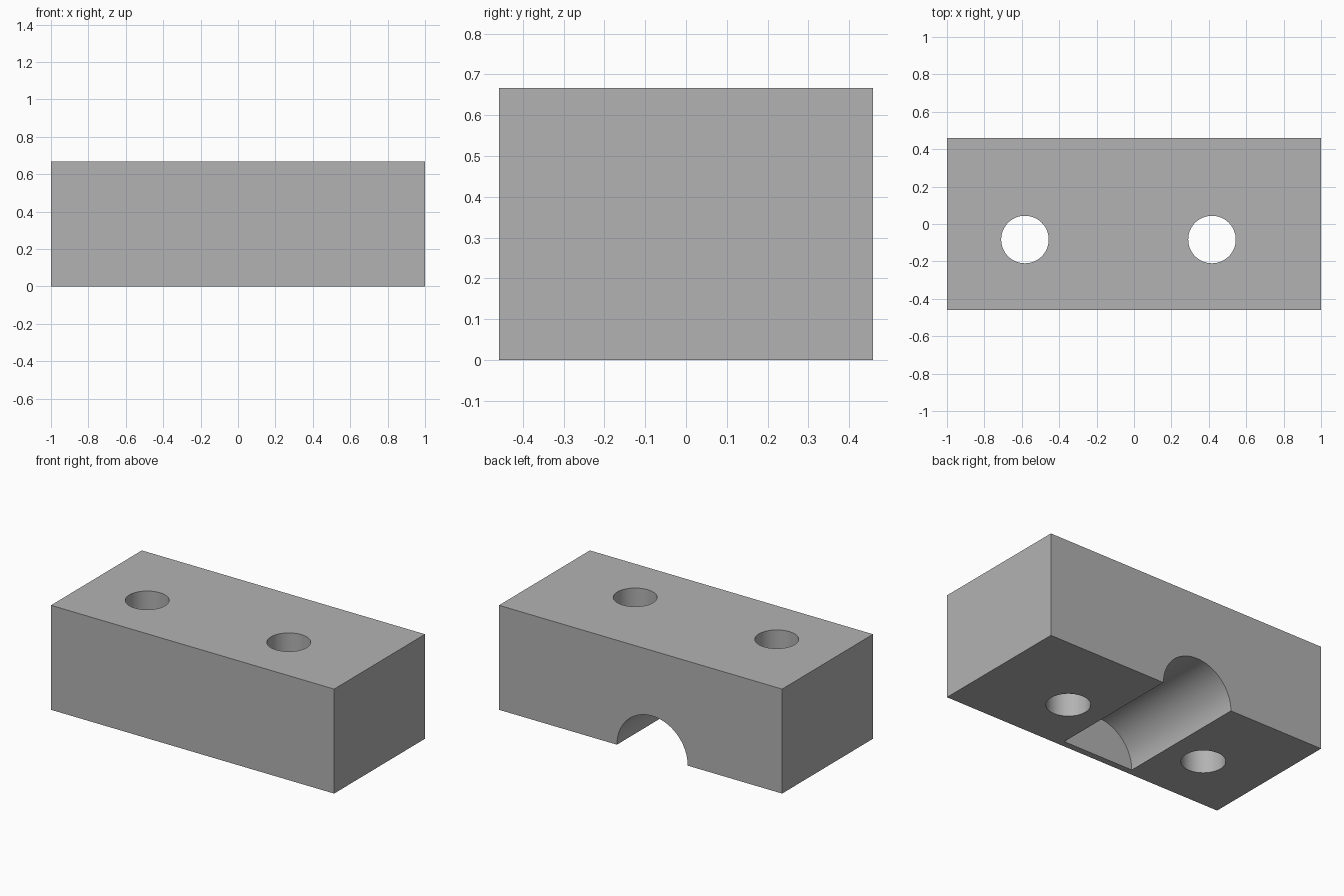
import bpy
import math

W, D, H = 2.0, 0.917, 0.667      # block width, depth, height
CX, HOLE_Y = -0.083, -0.083      # shared centre of groove and holes
HOLE_R, GROOVE_R = 0.127, 0.25
WALL = 0.042                     # thin wall closing the groove at the front

if "Cube" in bpy.data.objects:
    bpy.data.objects.remove(bpy.data.objects["Cube"], do_unlink=True)

grey = bpy.data.materials.new("grey")
grey.use_nodes = True
grey.diffuse_color = (0.448, 0.448, 0.448, 1)
grey.node_tree.nodes["Principled BSDF"].inputs["Base Color"].default_value = grey.diffuse_color


def cylinder(name, radius, depth, location, rotation=(0, 0, 0)):
    bpy.ops.mesh.primitive_cylinder_add(vertices=96, radius=radius, depth=depth,
                                        location=location, rotation=rotation)
    obj = bpy.context.object
    obj.name = name
    obj.data.materials.append(grey)
    obj.hide_render = True
    return obj


# Solid block
bpy.ops.mesh.primitive_cube_add(size=1, location=(0, 0, H / 2))
block = bpy.context.object
block.name = "mounting_block"
block.scale = (W, D, H)
bpy.ops.object.transform_apply(location=True, rotation=True, scale=True)
block.data.materials.append(grey)

# Two vertical through holes
cutters = [cylinder(f"{side}_hole_cutter", HOLE_R, H * 2, (CX + dx, HOLE_Y, H / 2))
           for side, dx in (("right", -0.5), ("left", 0.5))]

# Half-round groove underneath, open at the back and closed at the front
start, end = -D / 2 + WALL, D / 2 + 0.1
cutters.append(cylinder("groove_cutter", GROOVE_R, end - start,
                        (CX, (start + end) / 2, 0), (math.pi / 2, 0, 0)))

# Cut the block, then discard the cutters
bpy.ops.object.select_all(action='DESELECT')
block.select_set(True)
bpy.context.view_layer.objects.active = block
for cutter in cutters:
    mod = block.modifiers.new(cutter.name, 'BOOLEAN')
    mod.operation = 'DIFFERENCE'
    mod.solver = 'EXACT'
    mod.object = cutter
    bpy.ops.object.modifier_apply(modifier=mod.name)
    bpy.data.objects.remove(cutter, do_unlink=True)

# Smooth bores with crisp edges
bpy.ops.object.shade_smooth_by_angle(angle=math.radians(30))
